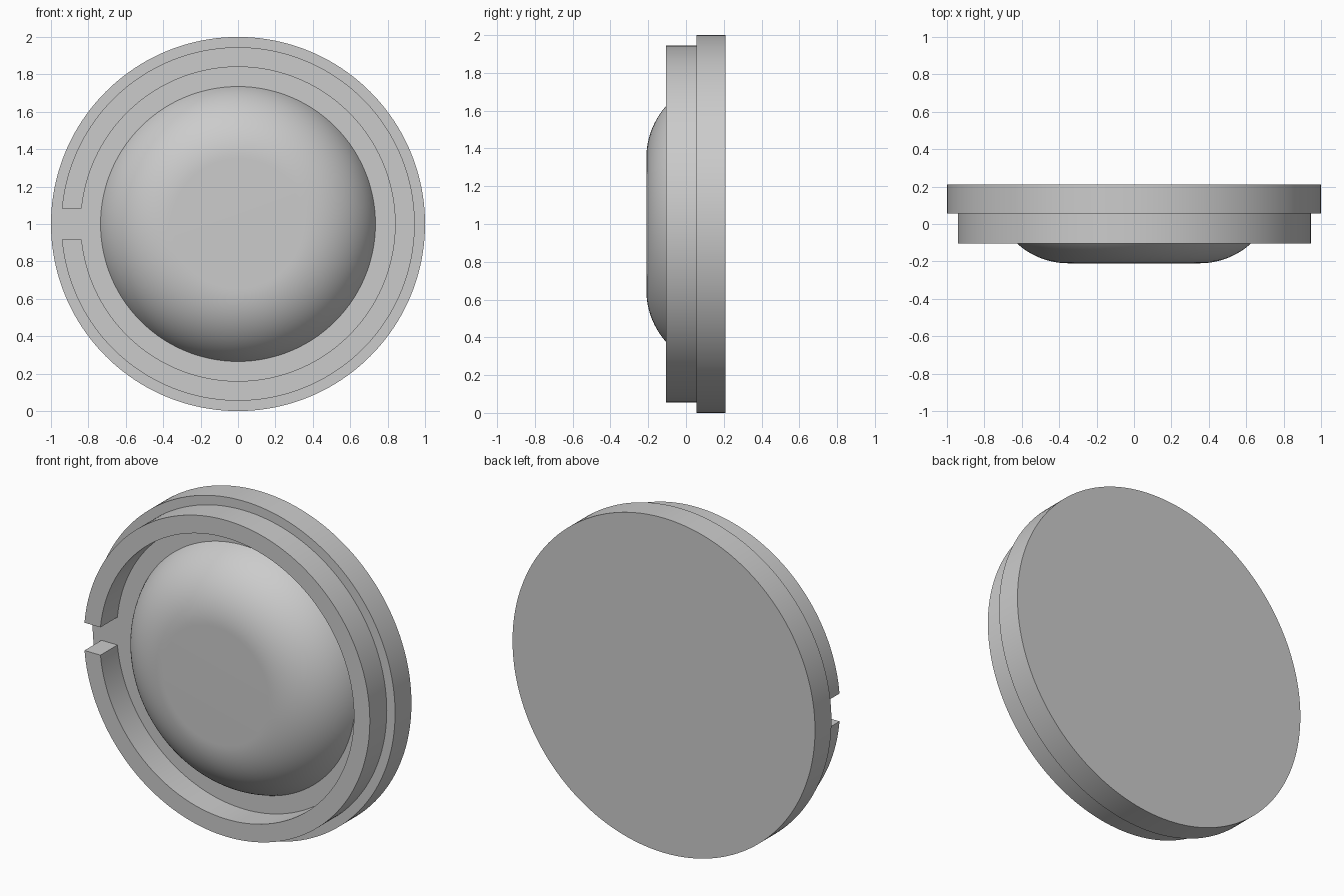
import bpy, bmesh
from math import asin, cos, sin, pi, radians

if "Cube" in bpy.data.objects:
    bpy.data.objects.remove(bpy.data.objects["Cube"], do_unlink=True)

SEGMENTS = 160
FLOOR = 0.055   # front face of the flange
FRONT = -0.21   # front of the dome
BACK = 0.21

grey = bpy.data.materials.new("light grey")
grey.use_nodes = True
grey.diffuse_color = (0.6, 0.6, 0.6, 1)
grey.node_tree.nodes["Principled BSDF"].inputs["Base Color"].default_value = (0.6, 0.6, 0.6, 1)


def lathe(name, profile, gap=0.0):
    """Turn (radius, y) points about the y axis; gap is half the width of a
    straight-sided slot on the -x side, which also closes the profile."""
    bm = bmesh.new()
    count = SEGMENTS + 1 if gap else SEGMENTS
    loops = []
    for radius, y in profile:
        slot = asin(gap / radius)
        start, span = slot - pi, 2 * (pi - slot)
        loops.append([bm.verts.new((radius * cos(start + span * i / SEGMENTS), y,
                                    1 + radius * sin(start + span * i / SEGMENTS)))
                      for i in range(count)])
    pairs = list(zip(loops, loops[1:]))
    if gap:
        pairs.append((loops[-1], loops[0]))
    for a, b in pairs:
        for i in range(SEGMENTS):
            j = (i + 1) % count
            bm.faces.new((a[i], a[j], b[j], b[i]))
    # Close the slot ends, or the front and back discs
    if gap:
        bm.faces.new([loop[0] for loop in loops])
        bm.faces.new([loop[-1] for loop in loops])
    else:
        bm.faces.new(loops[0])
        bm.faces.new(loops[-1])
    bmesh.ops.recalc_face_normals(bm, faces=bm.faces)
    mesh = bpy.data.meshes.new(name)
    bm.to_mesh(mesh)
    bm.free()
    mesh.materials.append(grey)
    obj = bpy.data.objects.new(name, mesh)
    bpy.context.collection.objects.link(obj)
    bpy.ops.object.select_all(action='DESELECT')
    obj.select_set(True)
    bpy.context.view_layer.objects.active = obj
    bpy.ops.object.shade_smooth_by_angle(angle=radians(30))
    return obj


# Flanged disc with a rounded dome rising from its front
flat_radius, round_radius, steps = 0.35, 0.412, 24
sweep = asin(0.385 / round_radius)
dome = []
for i in range(steps + 1):
    t = sweep * i / steps
    dome.append((flat_radius + round_radius * sin(t),
                 FRONT + round_radius * (1 - cos(t))))
dome[-1] = (dome[-1][0], FLOOR)
lathe("domed_disc", dome + [(1, FLOOR), (1, BACK)])

# Raised rim, split by a slot on one side
inner, outer, rim_front, rim_back = 0.84, 0.945, -0.105, FLOOR + 0.002
lathe("split_rim", [(inner, rim_front), (outer, rim_front),
                    (outer, rim_back), (inner, rim_back)], gap=0.083)
